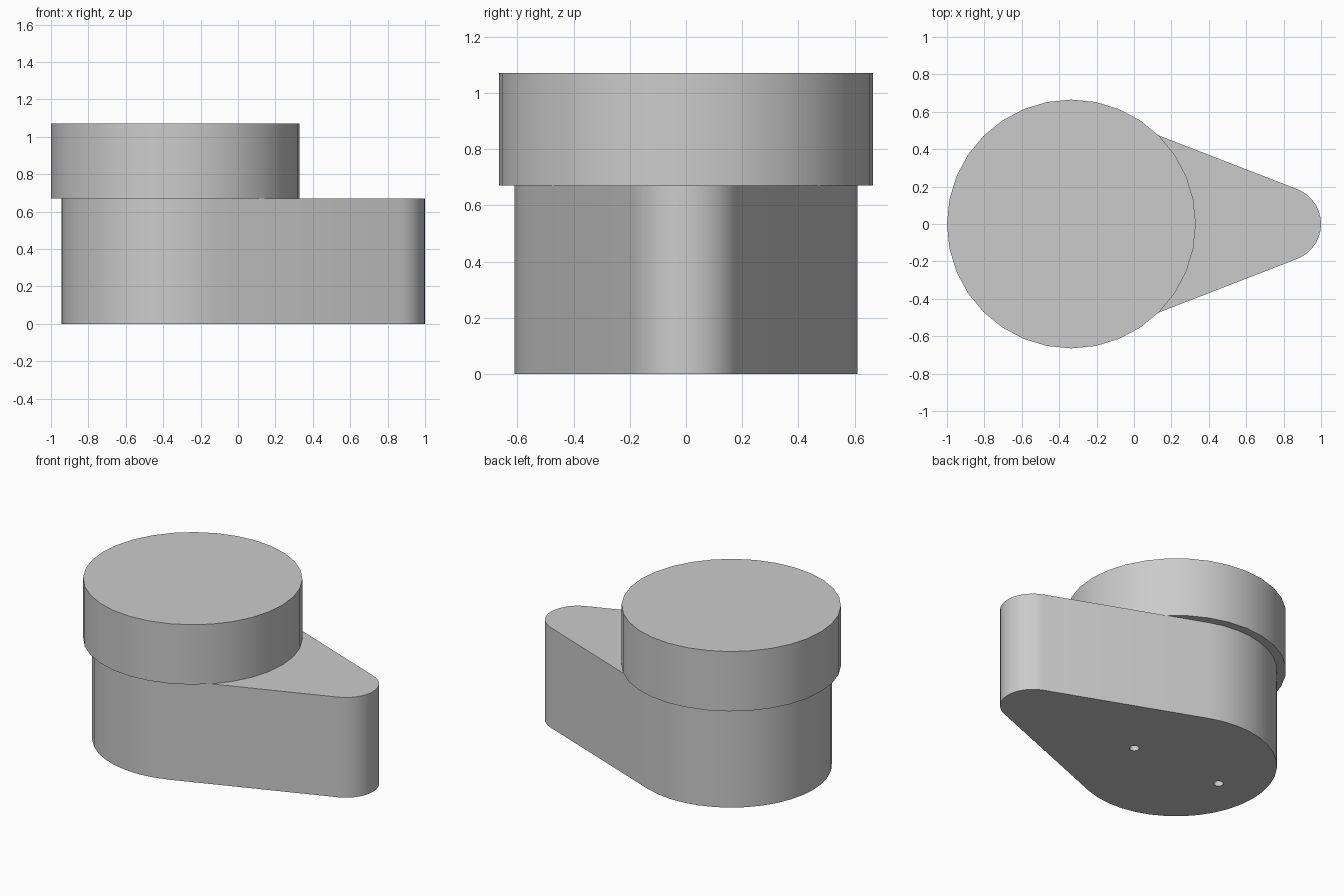
import bpy
import bmesh
import math

cube = bpy.data.objects.get("Cube")
if cube:
    bpy.data.objects.remove(cube, do_unlink=True)

GREY = (0.6, 0.6, 0.6, 1.0)
grey = bpy.data.materials.new("plain_grey")
grey.use_nodes = True
grey.diffuse_color = GREY
grey.node_tree.nodes["Principled BSDF"].inputs["Base Color"].default_value = GREY

CENTRE, TIP = -0.335, 0.8          # x of the wide and narrow ends
WIDE, NARROW = 0.61, 0.2           # their radii
BODY_TOP, CAP_TOP = 0.67, 1.07


def arc(cx, radius, start, end, steps):
    """Points along an arc centred on (cx, 0)."""
    angles = [start + (end - start) * i / steps for i in range(steps + 1)]
    return [(cx + radius * math.cos(a), radius * math.sin(a)) for a in angles]


def prism(name, outline, bottom, top):
    """Extrude a closed outline between two heights."""
    bm = bmesh.new()
    face = bm.faces.new([bm.verts.new((x, y, bottom)) for x, y in outline])
    moved = bmesh.ops.extrude_face_region(bm, geom=[face])["geom"]
    verts = [v for v in moved if isinstance(v, bmesh.types.BMVert)]
    bmesh.ops.translate(bm, verts=verts, vec=(0, 0, top - bottom))
    bmesh.ops.recalc_face_normals(bm, faces=bm.faces)
    mesh = bpy.data.meshes.new(name)
    bm.to_mesh(mesh)
    bm.free()
    mesh.materials.append(grey)
    obj = bpy.data.objects.new(name, mesh)
    bpy.context.collection.objects.link(obj)
    return obj


def activate(obj):
    bpy.ops.object.select_all(action="DESELECT")
    obj.select_set(True)
    bpy.context.view_layer.objects.active = obj


# Teardrop body: two arcs joined by their common tangents
tangent = math.acos((WIDE - NARROW) / (TIP - CENTRE))
outline = (arc(CENTRE, WIDE, tangent, 2 * math.pi - tangent, 24)
           + arc(TIP, NARROW, -tangent, tangent, 14))
body = prism("teardrop_body", outline, 0, BODY_TOP)

# Two small blind holes in the underside
for side in (-1, 1):
    hole = arc(CENTRE + side * 0.333, 0.03, 0, 2 * math.pi, 24)[:-1]
    cutter = prism("hole_cutter", hole, -0.1, 0.3)
    cutter.hide_render = True
    cut = body.modifiers.new("hole", "BOOLEAN")
    cut.operation = "DIFFERENCE"
    cut.solver = "EXACT"
    cut.object = cutter
    activate(body)
    bpy.ops.object.modifier_apply(modifier=cut.name)
    bpy.data.objects.remove(cutter, do_unlink=True)

# Overhanging round cap
cap = prism("round_cap", arc(CENTRE, 0.665, 0, 2 * math.pi, 32)[:-1], BODY_TOP, CAP_TOP)

for part in (body, cap):
    activate(part)
    bpy.ops.object.shade_smooth_by_angle(angle=math.radians(30))
